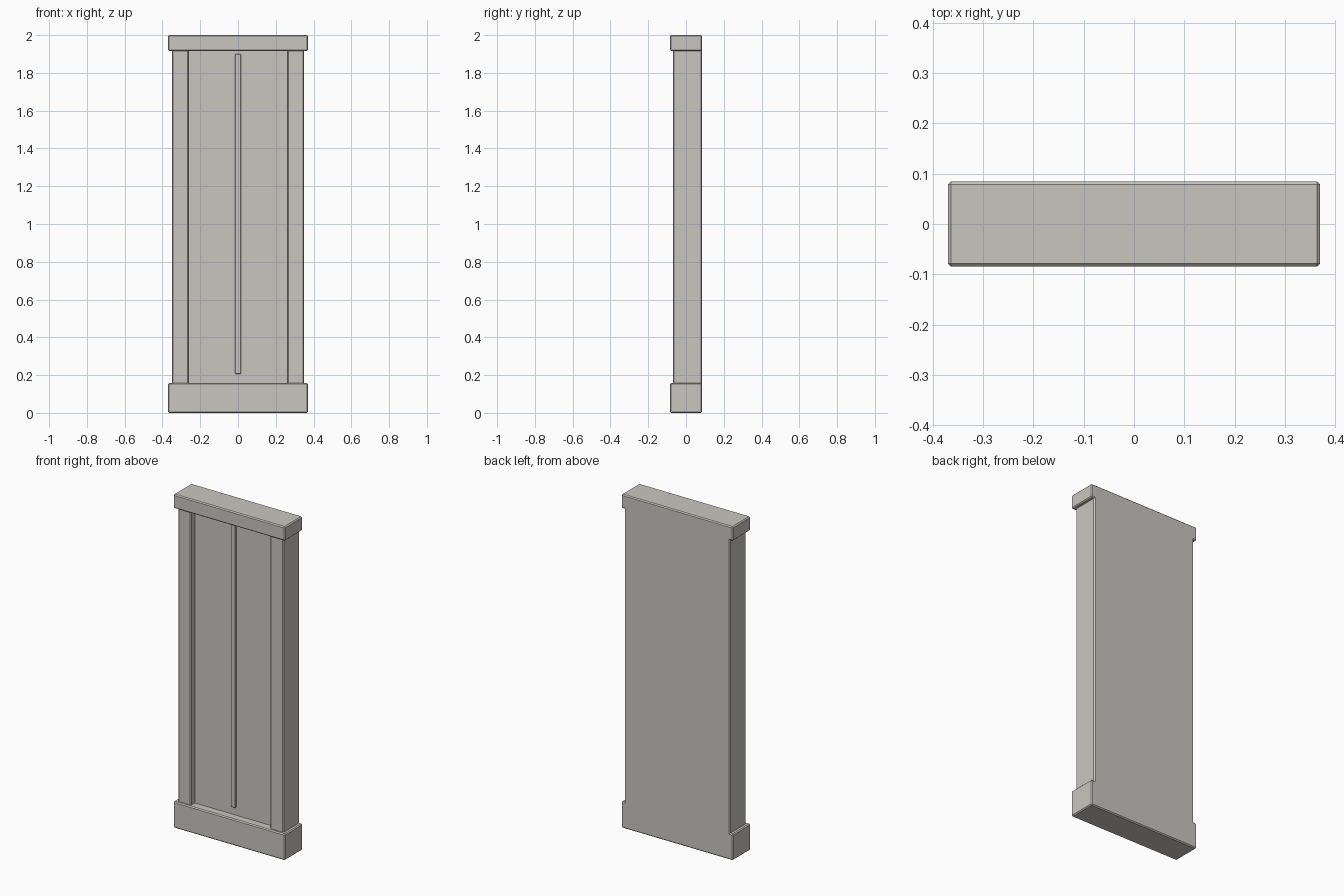
import bpy
import bmesh

cube = bpy.data.objects.get("Cube")
if cube:
    bpy.data.objects.remove(cube, do_unlink=True)

# One warm grey paint for the whole panel
paint = bpy.data.materials.new("warm_grey_paint")
paint.use_nodes = True
colour = (0.58, 0.565, 0.527, 1)
paint.diffuse_color = colour
paint.node_tree.nodes["Principled BSDF"].inputs["Base Color"].default_value = colour

BACK = 0.085
BEVEL = 0.006


def box(name, xs, ys, zs, bevel=BEVEL):
    """Box between the given limits, with chamfered edges."""
    bm = bmesh.new()
    bmesh.ops.create_cube(bm, size=1)
    for v in bm.verts:
        v.co = [lim[int(c > 0)] for c, lim in zip(v.co, (xs, ys, zs))]
    if bevel:
        bmesh.ops.bevel(bm, geom=bm.edges[:], offset=bevel, segments=1,
                        profile=0.5, affect='EDGES')
    bmesh.ops.recalc_face_normals(bm, faces=bm.faces[:])
    mesh = bpy.data.meshes.new(name)
    bm.to_mesh(mesh)
    bm.free()
    mesh.materials.append(paint)
    obj = bpy.data.objects.new(name, mesh)
    bpy.context.collection.objects.link(obj)
    return obj


# Plinth and top rail
box("base_plinth", (-0.37, 0.37), (-BACK, BACK), (0, 0.158))
box("top_rail", (-0.37, 0.37), (-BACK, BACK), (1.916, 2))

# Recessed panel, running into both rails so the back is one flat face
box("recessed_panel", (-0.344, 0.344), (-0.035, BACK), (BEVEL, 2 - BEVEL), 0)

# Side stiles
for side, name in ((-1, "right_stile"), (1, "left_stile")):
    box(name, sorted((side * 0.262, side * 0.35)), (-0.07, BACK), (0.14, 1.93))

# Thin raised strip down the middle
box("centre_strip", (-0.015, 0.015), (-0.047, -0.02), (0.205, 1.9), 0.003)
